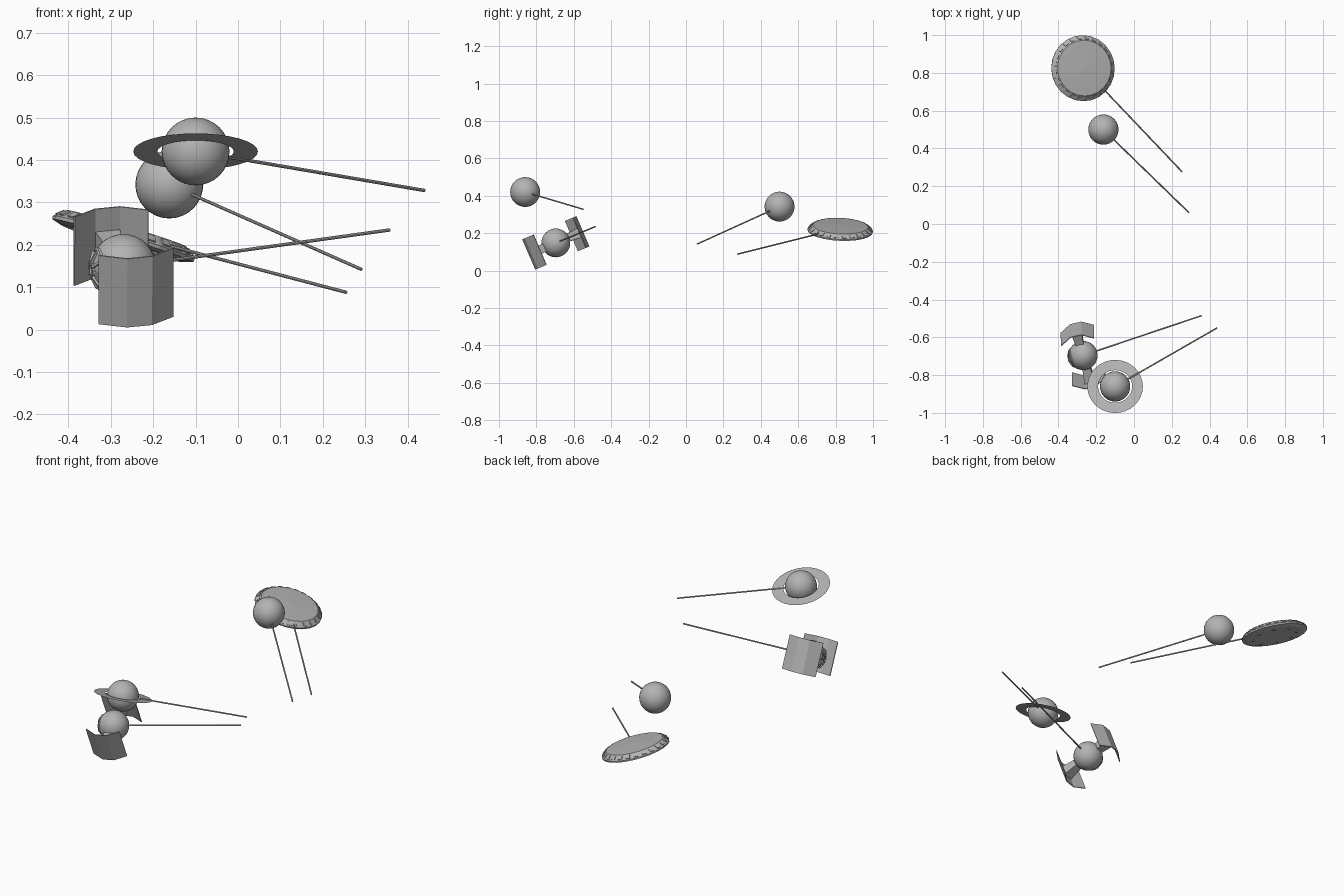
import bpy
import bmesh
import math
from mathutils import Matrix, Vector

cube = bpy.data.objects.get("Cube")
if cube:
    bpy.data.objects.remove(cube, do_unlink=True)

grey = bpy.data.materials.new("plain_grey")
grey.use_nodes = True
grey.diffuse_color = (0.45, 0.45, 0.45, 1)
grey.node_tree.nodes["Principled BSDF"].inputs["Base Color"].default_value = (0.45, 0.45, 0.45, 1)


def finish(name, bm, matrix=Matrix(), smooth=False, fix=True):
    """Turn a bmesh into a named grey object."""
    if fix:
        bmesh.ops.recalc_face_normals(bm, faces=bm.faces)
    bm.transform(matrix)
    mesh = bpy.data.meshes.new(name)
    bm.to_mesh(mesh)
    bm.free()
    mesh.materials.append(grey)
    for p in mesh.polygons:
        p.use_smooth = smooth
    obj = bpy.data.objects.new(name, mesh)
    bpy.context.collection.objects.link(obj)
    return obj


def frame(center, x_axis, z_axis):
    """Local frame from a forward axis and an up axis."""
    z = Vector(z_axis).normalized()
    y = z.cross(Vector(x_axis)).normalized()
    x = y.cross(z)
    m = Matrix((x, y, z)).transposed().to_4x4()
    m.translation = Vector(center)
    return m


def ball(name, center, radius=0.08):
    bm = bmesh.new()
    bmesh.ops.create_uvsphere(bm, u_segments=32, v_segments=16, radius=radius)
    return finish(name, bm, Matrix.Translation(center), smooth=True)


def rod(name, start, end, radius=0.004):
    a, b = Vector(start), Vector(end)
    bm = bmesh.new()
    bmesh.ops.create_cone(bm, cap_ends=True, segments=8, radius1=radius,
                          radius2=radius, depth=(b - a).length)
    rot = (b - a).to_track_quat('Z', 'Y').to_matrix().to_4x4()
    return finish(name, bm, Matrix.Translation((a + b) / 2) @ rot)


def lathe(bm, profile, segments):
    """Spin a (radius, height) profile about local z."""
    verts = [bm.verts.new((r, 0, h)) for r, h in profile]
    edges = [bm.edges.new(pair) for pair in zip(verts, verts[1:])]
    bmesh.ops.spin(bm, geom=verts + edges, cent=(0, 0, 0), axis=(0, 0, 1),
                   angle=math.tau, steps=segments)
    bmesh.ops.remove_doubles(bm, verts=bm.verts, dist=0.0001)


def box(bm, matrix, size):
    bmesh.ops.create_cube(bm, size=1, matrix=matrix @ Matrix.Diagonal((*size, 1)))


# Ringed ball
ringed = (-0.10, -0.86, 0.42)
ball("ringed_ball", ringed)
rod("ringed_ball_rod", ringed, (0.44, -0.55, 0.328))
bm = bmesh.new()
lathe(bm, [(0.09, 0), (0.147, 0)], 32)
finish("flat_ring", bm, frame(ringed, (1, 0, 0), (0, 0.29, 0.957)))

# Plain ball
plain = (-0.162, 0.50, 0.342)
ball("plain_ball", plain)
rod("plain_ball_rod", plain, (0.291, 0.06, 0.142))

# Saucer with a bevelled rim
disc = (-0.267, 0.825, 0.225)
disc_frame = frame(disc, (1, 0, -0.3), (0.29, 0.04, 0.95))
rod("saucer_rod", disc, (0.255, 0.276, 0.088))
bm = bmesh.new()
lathe(bm, [(0, 0.019), (0.148, 0.014), (0.175, -0.008), (0.174, -0.016),
           (0.15, -0.023), (0, -0.023)], 24)
finish("saucer_body", bm, disc_frame)

# Small blocks round the rim and studs underneath
bm = bmesh.new()
slope = Matrix.Rotation(math.atan2(0.022, 0.027), 4, 'Y')
for i in range(24):
    turn = Matrix.Rotation(math.tau * (i + 0.5) / 24, 4, 'Z')
    box(bm, turn @ Matrix.Translation((0.161, 0, 0.003)) @ slope, (0.02, 0.022, 0.006))
finish("saucer_rim_blocks", bm, disc_frame)
bm = bmesh.new()
for i in range(8):
    turn = Matrix.Rotation(math.tau * i / 8, 4, 'Z')
    bmesh.ops.create_cone(bm, cap_ends=True, segments=10, radius1=0.008, radius2=0.01, depth=0.006,
                          matrix=turn @ Matrix.Translation((0.115, 0, -0.024)))
finish("saucer_studs", bm, disc_frame)

# Winged pod: local x runs along its rod, local y points to the far wing
pod = (-0.27, -0.696, 0.148)
pod_frame = frame(pod, (0.96, 0.226, 0.094), (0.003, -0.391, 0.912))
ball("pod_ball", pod, 0.077)
rod("pod_rod", pod, (0.358, -0.485, 0.235))

for side, label in ((1, "back"), (-1, "front")):
    # Folded wing panel, ends bent towards the ball
    bm = bmesh.new()
    rows = [[bm.verts.new((x, side * y, z)) for x, y in
             ((-0.09, 0.118), (-0.03, 0.153), (0.03, 0.153), (0.09, 0.118))]
            for z in (-0.088, 0.088)]
    for i in range(3):
        bm.faces.new((rows[0][i], rows[0][i + 1], rows[1][i + 1], rows[1][i]))
    wing = finish(label + "_wing", bm, pod_frame)
    solid = wing.modifiers.new("thickness", 'SOLIDIFY')
    solid.thickness = 0.004
    solid.offset = 0

    # Tapered strut between ball and wing
    bm = bmesh.new()
    bmesh.ops.create_cone(bm, cap_ends=True, segments=4, radius1=0.028, radius2=0.042, depth=0.095,
                          matrix=Matrix.Translation((0, side * 0.105, 0))
                          @ Matrix.Rotation(-side * math.pi / 2, 4, 'X')
                          @ Matrix.Rotation(math.pi / 4, 4, 'Z'))
    finish(label + "_strut", bm, pod_frame)

# Window frame on the pod: rim, hub and spokes facing away from the rod
bm = bmesh.new()
lathe(bm, [(0.052, 0.054), (0.052, 0.062), (0.046, 0.066), (0.044, 0.058)], 16)
lathe(bm, [(0.018, 0.072), (0.018, 0.08), (0.012, 0.08), (0.012, 0.072)], 16)
for i in range(8):
    turn = Matrix.Rotation(math.tau * i / 8, 4, 'Z')
    tilt = Matrix.Rotation(math.radians(25), 4, 'Y')
    box(bm, turn @ Matrix.Translation((0.032, 0, 0.071)) @ tilt, (0.034, 0.006, 0.008))
finish("pod_window_frame", bm, pod_frame @ Matrix.Rotation(-math.pi / 2, 4, 'Y'))
